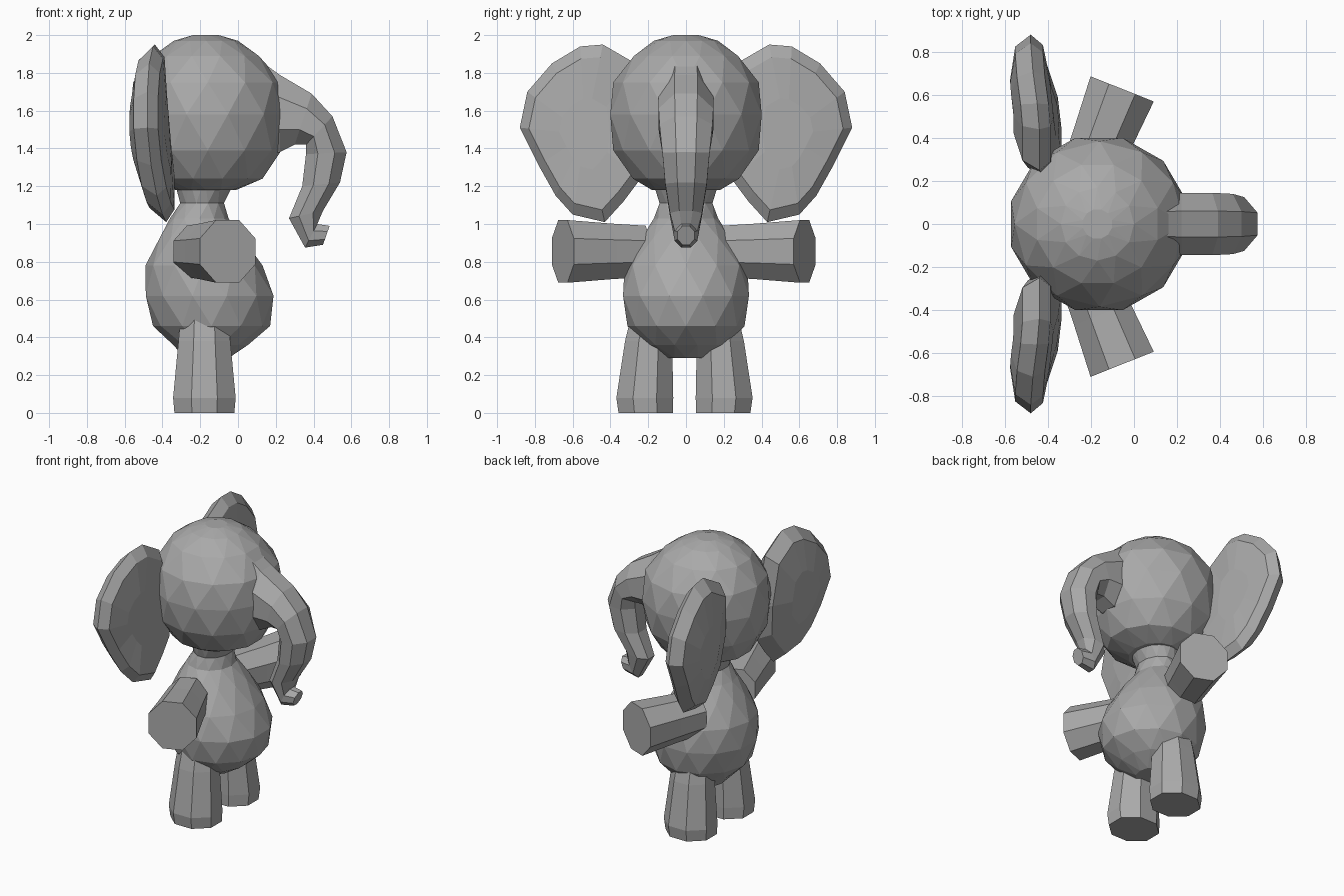
import bpy, bmesh, math
from mathutils import Vector

if "Cube" in bpy.data.objects:
    bpy.data.objects.remove(bpy.data.objects["Cube"])

grey = bpy.data.materials.new("elephant_grey")
grey.use_nodes = True
grey.diffuse_color = (0.4, 0.4, 0.4, 1)
grey.node_tree.nodes["Principled BSDF"].inputs["Base Color"].default_value = grey.diffuse_color


def ring(center, u, v, sides, turn=0.0):
    """Points of an ellipse with half axes u and v."""
    angles = [2 * math.pi * (i + turn) / sides for i in range(sides)]
    return [Vector(center) + Vector(u) * math.cos(a) + Vector(v) * math.sin(a) for a in angles]


def loft(name, rings, triangles=False):
    """Skin a stack of rings and cap both ends."""
    bm = bmesh.new()
    loops = [[bm.verts.new(p) for p in r] for r in rings]
    n = len(rings[0])
    for k, (a, b) in enumerate(zip(loops, loops[1:])):
        for i in range(n):
            j = (i + 1) % n
            if not triangles:
                bm.faces.new((a[i], a[j], b[j], b[i]))
            elif k % 2 == 0:
                bm.faces.new((a[i], a[j], b[i]))
                bm.faces.new((a[j], b[j], b[i]))
            else:
                bm.faces.new((a[i], b[j], b[i]))
                bm.faces.new((a[i], a[j], b[j]))
    bm.faces.new(loops[0])
    bm.faces.new(loops[-1])
    bmesh.ops.recalc_face_normals(bm, faces=bm.faces)
    mesh = bpy.data.meshes.new(name)
    bm.to_mesh(mesh)
    bm.free()
    mesh.materials.append(grey)
    bpy.context.collection.objects.link(bpy.data.objects.new(name, mesh))


def faceted_ball(name, levels):
    """Staggered rings from height, back x, front x and half width."""
    loft(name, [ring(((b + f) / 2, 0, z), ((f - b) / 2, 0, 0), (0, w, 0), 12, (k % 2) / 2)
                for k, (z, b, f, w) in enumerate(levels)], triangles=True)


faceted_ball("head", [
    (1.18, -0.33, -0.01, 0.18), (1.24, -0.46, 0.14, 0.29), (1.39, -0.55, 0.23, 0.385),
    (1.58, -0.585, 0.26, 0.415), (1.75, -0.555, 0.235, 0.385), (1.89, -0.46, 0.12, 0.285),
    (1.97, -0.34, 0.0, 0.17), (2.0, -0.24, -0.10, 0.07)])

faceted_ball("body", [
    (0.29, -0.28, -0.05, 0.12), (0.36, -0.35, 0.06, 0.23), (0.46, -0.45, 0.17, 0.31),
    (0.62, -0.50, 0.20, 0.345), (0.78, -0.49, 0.13, 0.325), (0.93, -0.42, 0.03, 0.24),
    (1.03, -0.36, -0.05, 0.17), (1.11, -0.31, -0.07, 0.145), (1.24, -0.34, -0.01, 0.18)])

# Trunk: upper edge x z, lower edge x z, half width
trunk = [(0.0, 1.95, 0.06, 1.36, 0.13), (0.22, 1.79, 0.22, 1.38, 0.145),
         (0.39, 1.69, 0.30, 1.42, 0.145), (0.50, 1.57, 0.36, 1.42, 0.14),
         (0.575, 1.38, 0.36, 1.37, 0.125), (0.54, 1.22, 0.34, 1.20, 0.11),
         (0.45, 1.07, 0.27, 1.03, 0.085), (0.42, 1.0, 0.355, 0.875, 0.06),
         (0.485, 0.99, 0.45, 0.89, 0.045)]
flat = 1 / math.cos(math.pi / 8)
loft("trunk", [ring(((a + c) / 2, 0, (b + d) / 2),
                    ((a - c) / 2 * flat, 0, (b - d) / 2 * flat), (0, w * flat, 0), 8, 0.5)
               for a, b, c, d, w in trunk])

# Ear rim: side distance, height, depth
rim = [(0.25, 1.84, -0.44), (0.44, 1.95, -0.44), (0.56, 1.94, -0.45), (0.71, 1.85, -0.47),
       (0.84, 1.70, -0.48), (0.88, 1.51, -0.48), (0.78, 1.31, -0.46), (0.69, 1.15, -0.43),
       (0.60, 1.05, -0.40), (0.43, 1.01, -0.38), (0.33, 1.12, -0.38), (0.24, 1.24, -0.38),
       (0.21, 1.50, -0.41)]

for side, label in ((1, "left"), (-1, "right")):
    edge = [Vector((x, side * y, z)) for y, z, x in rim]
    middle = sum(edge, Vector()) / len(edge)

    def inset(scale, shift):
        return [middle.lerp(p, scale) + Vector((shift, 0, 0)) for p in edge]

    loft(label + "_ear", [inset(0.4, -0.125), inset(0.84, -0.08), edge,
                          inset(0.86, 0.05), inset(0.4, 0.06)], triangles=True)

    # Arm: widening stub pointing out and forward
    along = Vector((0.37, 0.93 * side, 0))
    across = Vector((0.93, -0.37 * side, 0))
    tip = Vector((-0.055, 0.64 * side - 0.012, 0.855))
    loft(label + "_arm", [ring(tip - along * d, across * r, (0, 0, r * 1.05), 8, 0.5)
                          for d, r in ((0.45, 0.14), (0.25, 0.152), (0.0, 0.171))])

    # Leg: slightly flared column
    loft(label + "_leg", [ring((-0.178, y * side - 0.008, z), (r * 1.1, 0, 0), (0, r, 0), 8, 0.5)
                          for z, y, r in ((0, 0.205, 0.156), (0.08, 0.21, 0.163),
                                          (0.38, 0.19, 0.135), (0.5, 0.17, 0.125))])
